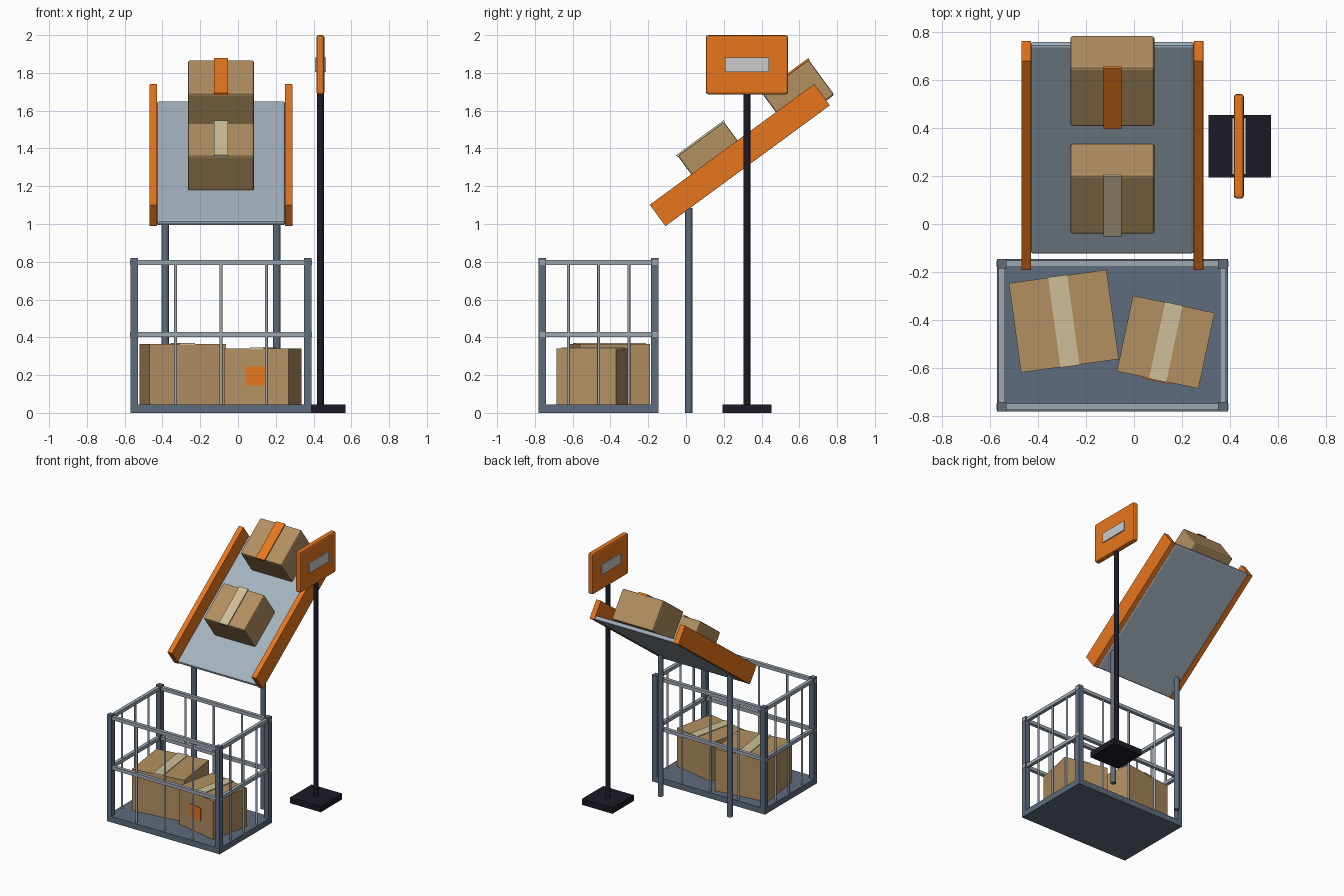
import bpy
from math import radians
from mathutils import Matrix, Vector

if "Cube" in bpy.data.objects:
    bpy.data.objects.remove(bpy.data.objects["Cube"])


def mat(name, rgb):
    m = bpy.data.materials.new(name)
    m.diffuse_color = (*rgb, 1)
    m.use_nodes = True
    m.node_tree.nodes["Principled BSDF"].inputs["Base Color"].default_value = m.diffuse_color
    return m


ORANGE = mat("orange", (0.80, 0.18, 0.012))
CARD = mat("cardboard", (0.45, 0.28, 0.12))
TAPE = mat("tape", (0.62, 0.52, 0.32))
STEEL = mat("steel", (0.11, 0.15, 0.20))
BARS = mat("bar_grey", (0.34, 0.39, 0.44))
BED = mat("bed_grey", (0.37, 0.45, 0.52))
BLACK = mat("black", (0.012, 0.01, 0.02))
WHITE = mat("white", (0.70, 0.70, 0.70))


def finish(o, name, m, bevel):
    o.name = name
    o.data.materials.append(m)
    if bevel:
        b = o.modifiers.new("bevel", 'BEVEL')
        b.width = bevel
        b.segments = 2
    return o


def box(name, center, size, m, frame=Matrix(), bevel=0):
    bpy.ops.mesh.primitive_cube_add(size=1)
    o = bpy.context.object
    o.data.transform(Matrix.Diagonal((*size, 1)))
    o.matrix_world = frame @ Matrix.Translation(Vector(center))
    return finish(o, name, m, bevel)


def rod(name, x, y, z0, z1, r, m, sides=16):
    bpy.ops.mesh.primitive_cylinder_add(vertices=sides, radius=r, depth=z1 - z0,
                                        location=(x, y, (z0 + z1) / 2))
    o = bpy.context.object
    bpy.ops.object.shade_smooth_by_angle(angle=radians(40))
    return finish(o, name, m, 0)


# Sloping chute: local y runs up the slope, local z is its normal
CX = -0.09
slope = Matrix.Translation((CX, 0.285, 1.365)) @ Matrix.Rotation(radians(36.3), 4, 'X')
box("chute_bed", (0, 0, -0.054), (0.68, 1.08, 0.032), BED, slope, 0.012)
for side, s in (("left", -1), ("right", 1)):
    box(f"chute_rail_{side}", (s * 0.358, 0, 0), (0.04, 1.08, 0.14), ORANGE, slope, 0.002)
    rod(f"chute_leg_{side}", CX + s * 0.295, 0.015, 0, 1.085, 0.02, STEEL)

# Cartons riding the chute
for name, u, m in (("upper", 0.44, ORANGE), ("lower", -0.116, TAPE)):
    box(f"{name}_carton", (0, u, 0.076), (0.35, 0.304, 0.229), CARD, slope, 0.01)
    box(f"{name}_carton_tape", (0, u, 0.192), (0.075, 0.312, 0.014), m, slope)

# Cage: base, corner posts, rails and bars
CY = -0.4625
HX, HY = 0.48, 0.3175
px, py = HX - 0.02, HY - 0.02
box("cage_base", (CX, CY, 0.0225), (2 * HX, 2 * HY, 0.045), STEEL)
for sx in (-1, 1):
    for sy in (-1, 1):
        box("cage_post", (CX + sx * px, CY + sy * py, 0.41), (0.04, 0.04, 0.82), STEEL)
for z in (0.415, 0.797):
    for s in (-1, 1):
        box("cage_long_rail", (CX, CY + s * py, z), (2 * HX + 0.004, 0.026, 0.026), BARS)
        box("cage_side_rail", (CX + s * px, CY, z), (0.026, 2 * HY - 0.04, 0.026), BARS)
for s in (-1, 1):
    for k in (-1, 0, 1):
        rod("cage_long_bar", CX + k * 0.24, CY + s * py, 0.04, 0.797, 0.008, BARS, 10)
        rod("cage_side_bar", CX + s * px, CY + k * 0.16, 0.04, 0.797, 0.008, BARS, 10)

# Cartons lying in the cage
for name, x, y, ang, w, d, h, tw in (("large", -0.292, -0.404, 7.8, 0.41, 0.375, 0.32, 0.08),
                                     ("small", 0.132, -0.491, -12, 0.347, 0.322, 0.295, 0.073)):
    frame = Matrix.Translation((x, y, 0.045)) @ Matrix.Rotation(radians(ang), 4, 'Z')
    box(f"{name}_carton", (0, 0, h / 2), (w, d, h), CARD, frame)
    box(f"{name}_carton_tape", (0, 0, h), (tw, d + 0.004, 0.01), TAPE, frame)
    if name == "small":
        box("carton_label", (-0.005, -d / 2, 0.15), (0.11, 0.012, 0.1), ORANGE, frame)

# Sign on a stand
SX, SY = 0.436, 0.323
box("sign_foot", (SX + 0.003, SY, 0.0225), (0.26, 0.26, 0.045), BLACK)
rod("sign_post", SX, SY, 0.04, 1.72, 0.018, BLACK)
box("sign_board", (SX, SY, 1.843), (0.042, 0.435, 0.314), ORANGE, bevel=0.012)
box("sign_panel", (SX, SY, 1.843), (0.058, 0.235, 0.076), WHITE)
